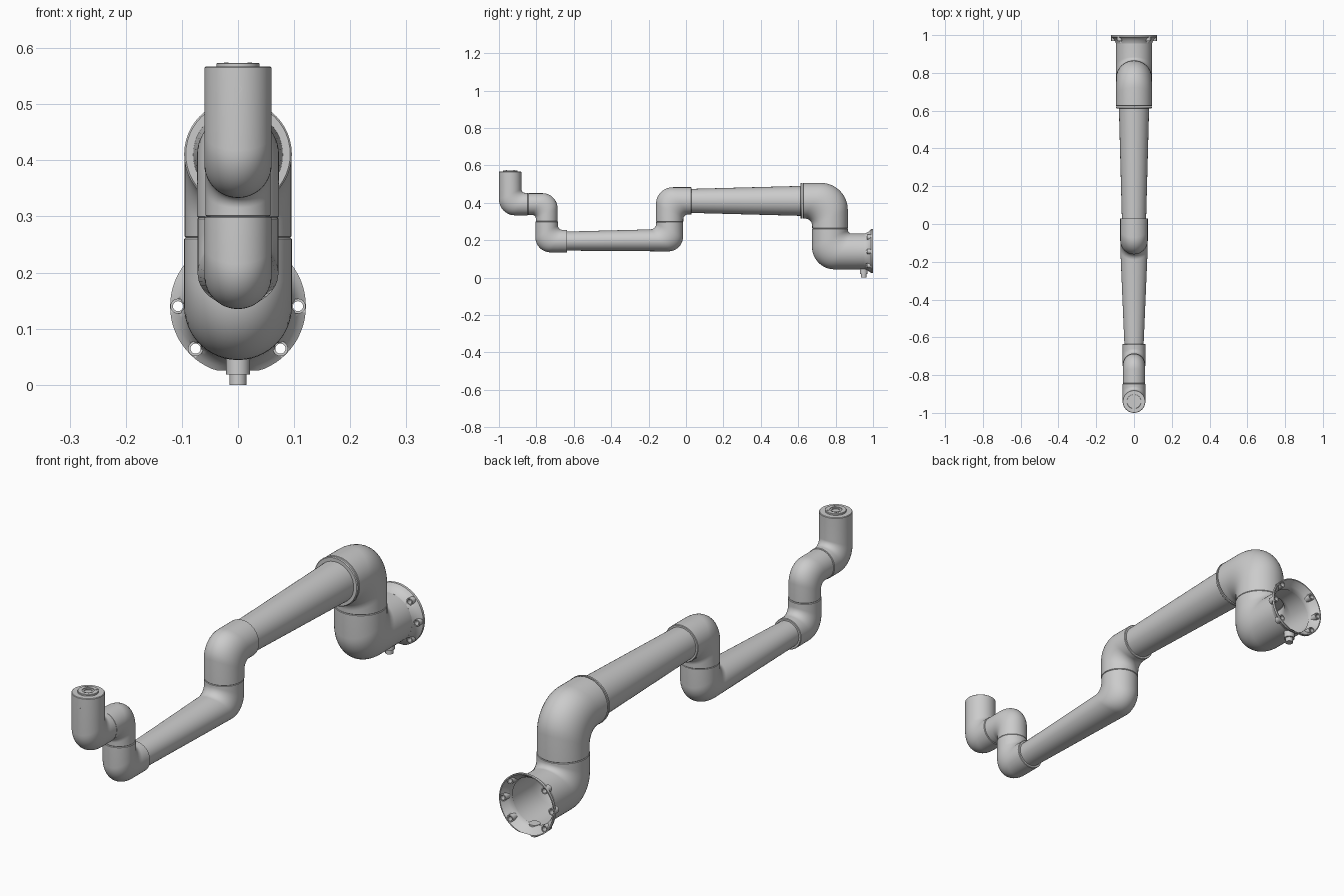
import bpy, bmesh, math
from mathutils import Vector as V, Matrix

if "Cube" in bpy.data.objects:
    bpy.data.objects.remove(bpy.data.objects["Cube"])

SIDES = 48


def finish(name, bm):
    bmesh.ops.remove_doubles(bm, verts=bm.verts, dist=1e-5)
    bmesh.ops.recalc_face_normals(bm, faces=bm.faces)
    me = bpy.data.meshes.new(name)
    bm.to_mesh(me)
    bm.free()
    ob = bpy.data.objects.new(name, me)
    bpy.context.collection.objects.link(ob)
    bpy.ops.object.select_all(action='DESELECT')
    ob.select_set(True)
    bpy.context.view_layer.objects.active = ob
    bpy.ops.object.shade_smooth_by_angle(angle=math.radians(30))
    return ob


def skin(bm, rings, closed=False):
    n = len(rings[0])
    pairs = list(zip(rings, rings[1:])) + ([(rings[-1], rings[0])] if closed else [])
    for a, b in pairs:
        for i in range(n):
            j = (i + 1) % n
            bm.faces.new((a[i], a[j], b[j], b[i]))


def loft(name, sections, cap_end=True):
    """Sections are (inner point, outer point, half width) in the y-z plane."""
    bm = bmesh.new()
    rings = []
    for a, b, w in sections:
        mid, half = (a + b) / 2, (b - a) / 2
        ring = []
        for i in range(SIDES):
            t = math.tau * i / SIDES
            p = mid + half * math.cos(t)
            ring.append(bm.verts.new((w * math.sin(t), p.x, p.y)))
        rings.append(ring)
    skin(bm, rings)
    bm.faces.new(rings[0])
    if cap_end:
        bm.faces.new(rings[-1])
    return finish(name, bm)


def chamfered_end(p, a, b, w, direction, e=0.002):
    """Two sections giving a fine chamfer, so the joint reads as a seam."""
    k = 1 - e / w
    return [(p + (a - p) * k, p + (b - p) * k, w * k),
            (a + direction * e, b + direction * e, w)]


def elbow(name, p0, c, p1, h, r_in, r_out, h0=None, h1=None, cap_end=True, steps=12):
    """Tube turning once at c; inner and outer edges have their own fillet."""
    p0, c, p1 = V(p0), V(c), V(p1)
    h0, h1 = h0 or h, h1 or h
    d1, d2 = (c - p0).normalized(), (p1 - c).normalized()
    edges = []
    for s, rad in ((1, r_in), (-1, r_out)):
        start, corner, end = p0 + s * d2 * h0, c + s * (d2 * h1 - d1 * h), p1 - s * d1 * h
        t1 = corner + (start - corner).normalized() * rad
        t2 = corner + (end - corner).normalized() * rad
        arc = []
        for i in range(steps + 1):
            t = math.pi / 2 * i / steps
            arc.append(corner + (t1 - corner) * (1 - math.sin(t)) + (t2 - corner) * (1 - math.cos(t)))
        edges.append((start, arc, end))
    (s_in, arc_in, e_in), (s_out, arc_out, e_out) = edges
    sec = chamfered_end(p0, s_in, s_out, h0, d1)
    sec += [(a, b, h) for a, b in zip(arc_in, arc_out)]
    if cap_end:
        sec += chamfered_end(p1, e_in, e_out, h, -d2)[::-1]
    else:
        sec.append((e_in, e_out, h))
    return loft(name, sec, cap_end)


def lathe(name, profile, loc, axis='Z', closed=False, sides=SIDES):
    """Spin (radius, height) points about an axis through loc."""
    bm = bmesh.new()
    rings = [[bm.verts.new((r * math.cos(math.tau * i / sides), r * math.sin(math.tau * i / sides), z))
              for i in range(sides)] for r, z in profile]
    skin(bm, rings, closed)
    if axis == 'Y':
        bm.transform(Matrix.Rotation(-math.pi / 2, 4, 'X'))
    bm.transform(Matrix.Translation(loc))
    return finish(name, bm)


# Wrist: three stacked elbows
elbow("tool_wrist", (-.94, .567), (-.94, .393), (-.845, .393), .06, .02, .085)
elbow("middle_wrist", (-.845, .393), (-.745, .393), (-.745, .30), .058, .02, .08)
elbow("lower_wrist", (-.745, .30), (-.745, .195), (-.635, .195), .06, .025, .08)

# Forearm with its lower elbow, then the upper elbow
elbow("forearm", (-.637, .195), (-.0875, .199), (-.0875, .298), .072, .03, .08, h0=.051, h1=.06)
elbow("upper_elbow", (-.0875, .298), (-.0875, .41), (.03, .41), .073, .025, .09)

# Tapered upper arm
lathe("upper_arm", [(0, .02), (.064, .02), (.08, .615), (0, .615)], (0, 0, .41), 'Y')

# Shoulder with collar, and base elbow left open at the mounting end
elbow("shoulder", (.625, .411), (.77, .411), (.77, .262), .095, .04, .143)
lathe("shoulder_collar", [(.078, .612), (.093, .612), (.096, .615), (.096, .622), (.078, .622)],
      (0, 0, .411), 'Y', closed=True)
elbow("base", (.77, .262), (.77, .14), (.957, .14), .096, .018, .12, cap_end=False)

# Flared mounting flange, flattened underneath
flange = lathe("mounting_flange",
               [(.096, .955), (.098, .962), (.104, .974), (.112, .984), (.121, .990), (.121, 1.0),
                (.117, 1.0), (.108, .986), (.099, .975), (.094, .965), (.093, .955)],
               (0, 0, .14), 'Y', closed=True, sides=64)
for v in flange.data.vertices:
    v.co.z = max(v.co.z, .025)

# Bolt bosses and holes around the flange
for k, deg in enumerate((0, 45, 135, 180, 225, 315)):
    a = math.radians(deg)
    loc = (.107 * math.cos(a), 0, .14 + .107 * math.sin(a))
    lathe(f"bolt_boss_{k}", [(.009, .968), (.0135, .968), (.0135, .997), (.009, .997)],
          loc, 'Y', closed=True, sides=20)
    cut = lathe(f"bolt_cutter_{k}", [(0, .95), (.011, .95), (.011, 1.02), (0, 1.02)], loc, 'Y', sides=20)
    cut.hide_render = True
    cut.hide_set(True)
    mod = flange.modifiers.new("bolt_hole", 'BOOLEAN')
    mod.operation, mod.solver, mod.object = 'DIFFERENCE', 'EXACT', cut

# Cable connector under the base
lathe("cable_connector", [(0, 0), (.015, 0), (.015, .018), (.021, .018), (.021, .05), (0, .05)],
      (0, .95, 0), sides=32)

# Tool plate with a centre recess and four screws
lathe("tool_plate", [(0, .568), (.015, .568), (.015, .571), (.022, .571), (.022, .5735),
                     (.037, .5735), (.038, .5725), (.038, .56), (0, .56)], (0, -.94, 0))
for k in range(4):
    a = math.pi / 4 + k * math.pi / 2
    lathe(f"tool_screw_{k}", [(0, .57), (.004, .57), (.004, .5745), (0, .5745)],
          (.03 * math.cos(a), -.94 + .03 * math.sin(a), 0), sides=16)

# Small round socket on the front of the tool wrist
lathe("tool_socket", [(0, -.999), (.005, -.999), (.005, -1.0), (.007, -1.0), (.007, -.98), (0, -.98)],
      (0, 0, .527), 'Y', sides=24)
